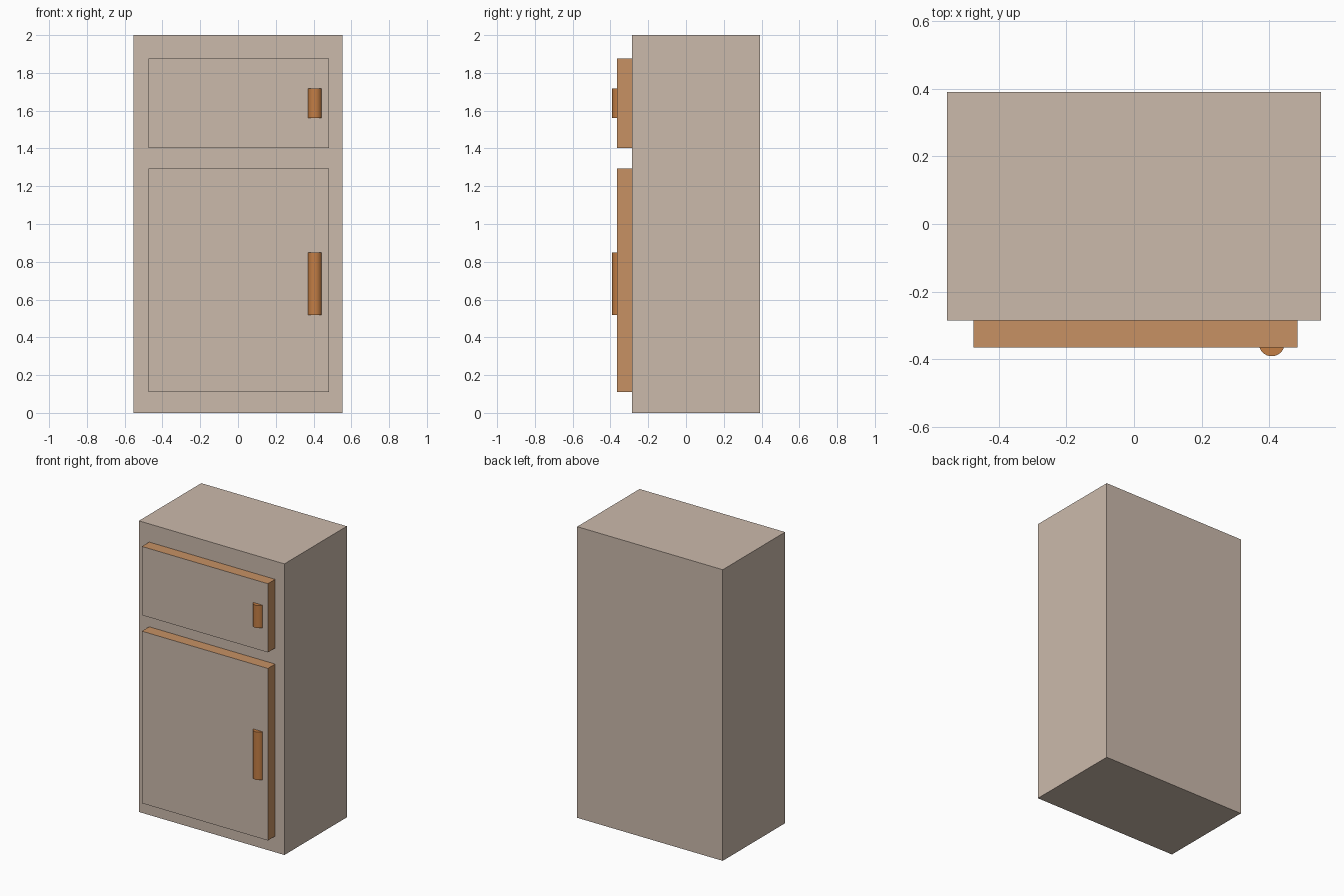
import bpy, bmesh
from mathutils import Matrix

if "Cube" in bpy.data.objects:
    bpy.data.objects.remove(bpy.data.objects["Cube"])


def material(name, rgb):
    m = bpy.data.materials.new(name)
    m.diffuse_color = (*rgb, 1.0)
    m.use_nodes = True
    m.node_tree.nodes["Principled BSDF"].inputs["Base Color"].default_value = m.diffuse_color
    return m


BEIGE = material("warm beige", (0.60, 0.49, 0.41))
TAN = material("door edge tan", (0.57, 0.285, 0.127))
COPPER = material("handle copper", (0.55, 0.21, 0.06))


def finish(bm, name, mats):
    mesh = bpy.data.meshes.new(name)
    bm.to_mesh(mesh)
    bm.free()
    for m in mats:
        mesh.materials.append(m)
    ob = bpy.data.objects.new(name, mesh)
    bpy.context.collection.objects.link(ob)
    return ob


def box(name, lo, hi, mats, front_index=0):
    """Box between two corners; its front (-y) face gets front_index."""
    bm = bmesh.new()
    size = [h - l for l, h in zip(lo, hi)]
    mid = [(h + l) / 2 for l, h in zip(lo, hi)]
    bmesh.ops.create_cube(bm, size=1.0, matrix=Matrix.Translation(mid) @ Matrix.Diagonal((*size, 1)))
    bm.normal_update()
    for f in bm.faces:
        if f.normal.y < -0.9:
            f.material_index = front_index
    return finish(bm, name, mats)


def handle(name, z0, z1):
    """Upright round bar half sunk into the door."""
    bm = bmesh.new()
    r = 0.038
    bmesh.ops.create_cone(bm, cap_ends=True, segments=32, radius1=r, radius2=r, depth=z1 - z0,
                          matrix=Matrix.Translation((0.407, -0.391 + r, (z0 + z1) / 2)))
    bm.normal_update()
    for f in bm.faces:
        f.smooth = abs(f.normal.z) < 0.5
    for e in bm.edges:
        e.smooth = all(f.smooth for f in e.link_faces)
    return finish(bm, name, [COPPER])


# Cabinet
box("cabinet", (-0.553, -0.286, 0), (0.553, 0.391, 2.0), [BEIGE])

# Doors with tan edges and beige fronts, each with its handle
for label, z0, z1, h0, h1 in (("lower", 0.111, 1.293, 0.518, 0.848),
                              ("upper", 1.403, 1.875, 1.562, 1.717)):
    box(label + "_door", (-0.475, -0.365, z0), (0.483, -0.286, z1), [TAN, BEIGE], 1)
    handle(label + "_handle", h0, h1)
